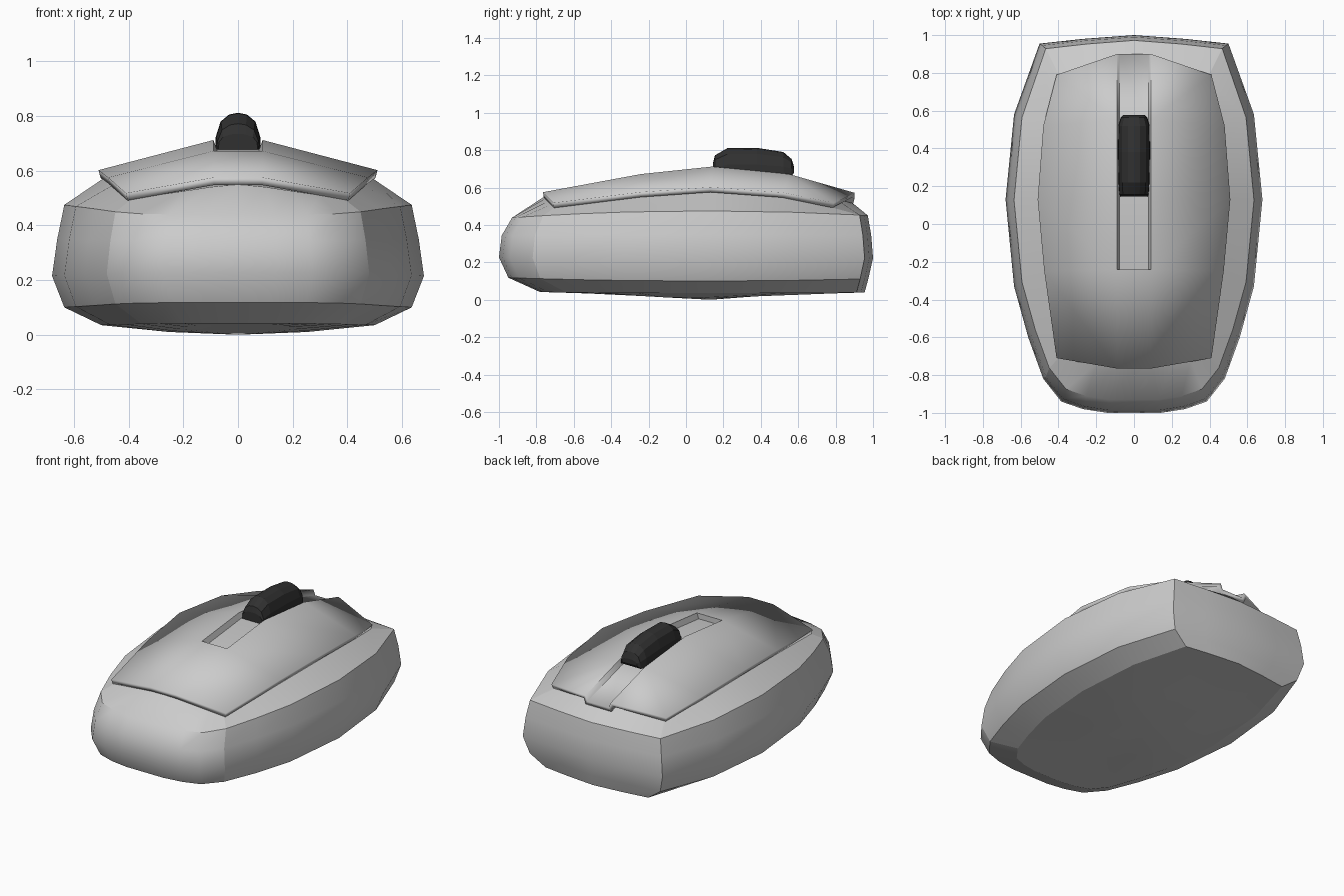
import bpy, math

if "Cube" in bpy.data.objects:
    bpy.data.objects.remove(bpy.data.objects["Cube"])


def make(name, verts, faces, smooth=None):
    me = bpy.data.meshes.new(name)
    me.from_pydata(verts, [], faces)
    ob = bpy.data.objects.new(name, me)
    bpy.context.collection.objects.link(ob)
    bpy.ops.object.select_all(action='DESELECT')
    ob.select_set(True)
    bpy.context.view_layer.objects.active = ob
    bpy.ops.object.mode_set(mode='EDIT')
    bpy.ops.mesh.select_all(action='SELECT')
    if smooth is not None and name != "top_panel":
        bpy.ops.mesh.normals_make_consistent(inside=False)
    bpy.ops.object.mode_set(mode='OBJECT')
    if smooth:
        bpy.ops.object.shade_smooth_by_angle(angle=math.radians(smooth))
    return ob


def full(half):
    """Close a half ring (first and last points on x=0) by mirroring."""
    return half + [(-x, y, z) for x, y, z in half[-2:0:-1]]


# Body: stacked rings scaled from the widest plan outline
plan = [(0, -1), (.14, -1), (.27, -.98), (.385, -.94), (.48, -.82), (.56, -.6),
        (.635, -.33), (.68, .13), (.635, .58), (.5, .955), (.27, .98), (0, 1)]
# width scale, front scale, back scale, z at middle, z change toward the ends
levels = [(.37, .39, .48, .01, .02), (.735, .78, .955, .035, .005), (.934, .95, .975, .10, .015),
          (1, 1, 1, .215, .01), (.972, .985, .99, .35, -.005), (.934, .93, .972, .475, -.03)]
rim = [(0, -.76, .55), (.1, -.755, .54), (.2, -.74, .525), (.3, -.72, .51), (.39, -.7, .495),
       (.415, -.5, .525), (.445, -.25, .555), (.48, .13, .58), (.455, .52, .55),
       (.39, .775, .495), (.22, .83, .52), (0, .875, .53)]
rings = []
for sx, f, b, z, dz in levels:
    rings.append(full([(x * sx, y * (f if y < 0 else b), z + dz * (y - .1) ** 2) for x, y in plan]))
rings.append(full(rim))
n = len(rings[0])
verts = [v for r in rings for v in r]
faces = [(k * n + i, k * n + (i + 1) % n, (k + 1) * n + (i + 1) % n, (k + 1) * n + i)
         for k in range(len(rings) - 1) for i in range(n)]
lo, hi, top = len(verts), len(verts) + 1, (len(rings) - 1) * n
verts += [(0, .13, 0), (0, .1, .6)]
for i in range(n):
    j = (i + 1) % n
    faces += [(lo, j, i), (hi, top + i, top + j)]
body = make("mouse_body", verts, faces, 35)
# Creases: four vertical corners and the edges around base and rim
corners = {4, 9, n - 4, n - 9}
for e in body.data.edges:
    a, b = e.vertices
    if max(a, b) >= lo:
        continue
    column = a % n == b % n and a % n in corners and min(a, b) >= n
    loop = a // n == b // n and a // n in (1, len(rings) - 1)
    if column or loop:
        e.use_edge_sharp = True

# Top panel: two sloping wings joined at the front, with a sunken wheel slot
inner = [(.09, -.765, .575), (.09, -.24, .672), (.09, .14, .712), (.09, .55, .672), (.09, .9, .572)]
outer = [(.41, -.71, .518), (.475, -.25, .575), (.51, .13, .602), (.48, .52, .573), (.41, .79, .518)]
floor = [(.077, y, z - .035) for x, y, z in inner]
verts = []
for s in (1, -1):
    for row in (inner, outer, floor):
        verts += [(s * x, y, z) for x, y, z in row]
faces = [(0, 15, 16, 1)[::-1], (1, 16, 26, 11)[::-1]]
for i in range(4):
    faces += [(i, i + 5, i + 6, i + 1), (i + 15, i + 16, i + 21, i + 20)]
    if i:
        faces += [(i + 10, i + 11, i + 26, i + 25),
                  (i, i + 1, i + 11, i + 10), (i + 15, i + 25, i + 26, i + 16)]
faces[0], faces[1] = (0, 1, 16, 15), (1, 11, 26, 16)
panel = make("top_panel", verts, faces, 20)
sol = panel.modifiers.new("thickness", 'SOLIDIFY')
sol.thickness = .028
sol.offset = -1

# Scroll wheel: low-poly loft along y (y, half width, bottom, top)
stations = [(.145, .072, .68, .735), (.155, .078, .655, .772), (.22, .083, .65, .81),
            (.38, .085, .65, .812), (.52, .083, .65, .79), (.565, .07, .66, .752),
            (.578, .055, .68, .71)]
verts = []
for y, w, b, t in stations:
    h = t - b
    half = [(0, b), (w, b), (w * .96, b + h * .45), (w * .75, b + h * .8), (w * .38, b + h * .96), (0, t)]
    verts += full([(x, y, z) for x, z in half])
m = 10
last = (len(stations) - 1) * m
faces = [(k * m + i, k * m + (i + 1) % m, (k + 1) * m + (i + 1) % m, (k + 1) * m + i)
         for k in range(len(stations) - 1) for i in range(m)]
faces += [tuple(range(m)), tuple(range(last, last + m))]
wheel = make("scroll_wheel", verts, faces, 0)
dark = bpy.data.materials.new("dark_rubber")
dark.diffuse_color = (.03, .03, .03, 1)
dark.use_nodes = True
dark.node_tree.nodes["Principled BSDF"].inputs["Base Color"].default_value = dark.diffuse_color
wheel.data.materials.append(dark)
